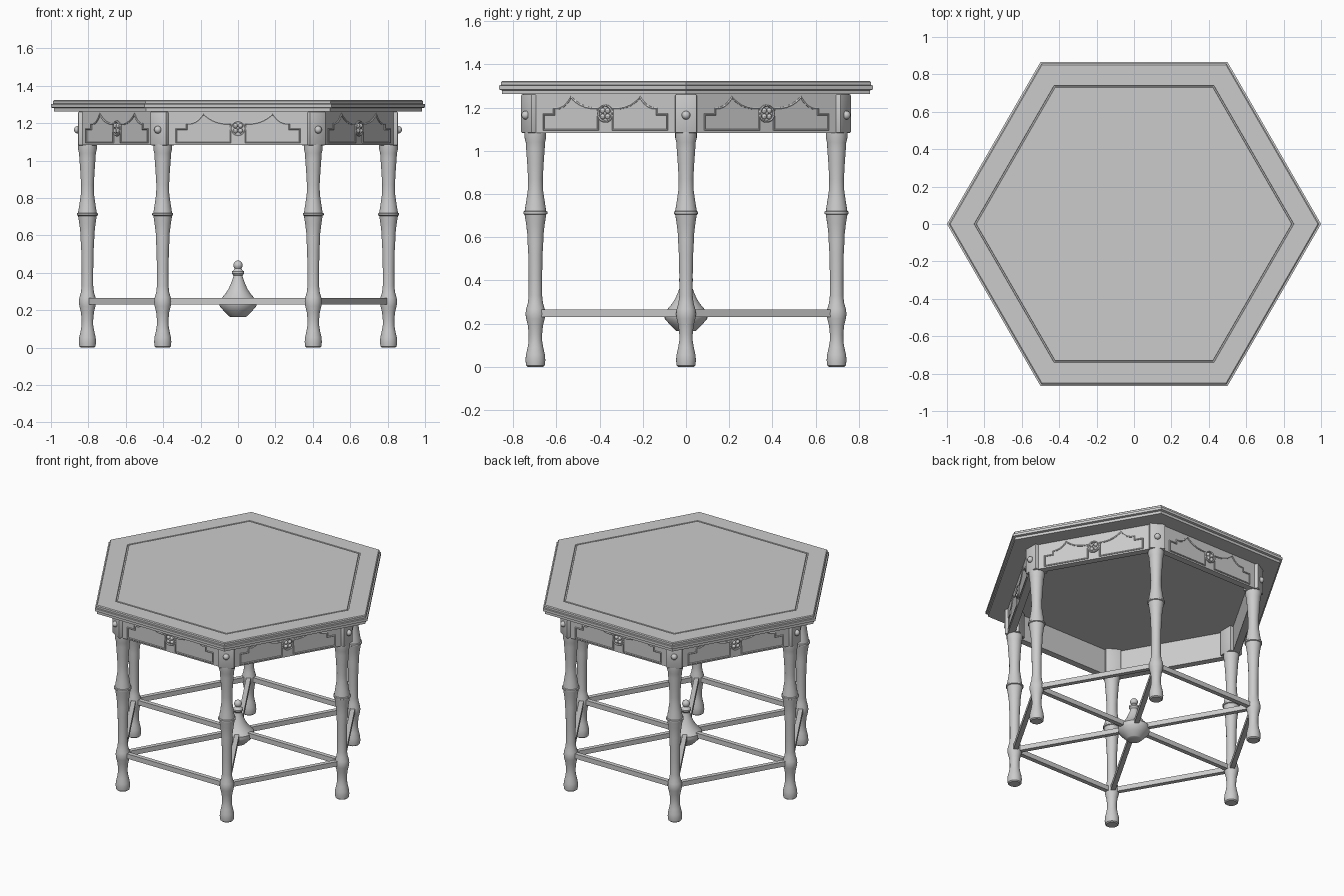
import bpy, bmesh, math
from math import pi, cos, sin
from mathutils import Matrix, Vector

if "Cube" in bpy.data.objects:
    bpy.data.objects.remove(bpy.data.objects["Cube"])

mat = bpy.data.materials.new("plain grey")
mat.diffuse_color = (0.6, 0.6, 0.6, 1)
mat.use_nodes = True
mat.node_tree.nodes["Principled BSDF"].inputs["Base Color"].default_value = mat.diffuse_color


def finish(name, bm, matrix=Matrix()):
    bmesh.ops.recalc_face_normals(bm, faces=bm.faces)
    me = bpy.data.meshes.new(name)
    bm.to_mesh(me)
    bm.free()
    me.materials.append(mat)
    ob = bpy.data.objects.new(name, me)
    bpy.context.collection.objects.link(ob)
    ob.matrix_world = matrix
    return ob


def lathe(name, profile, sides, matrix=Matrix()):
    """Stack of rings from (radius, z) points, capped at both ends."""
    bm = bmesh.new()
    rings = [[bm.verts.new((r * cos(2 * pi * i / sides), r * sin(2 * pi * i / sides), z))
              for i in range(sides)] for r, z in profile]
    for a, b in zip(rings, rings[1:]):
        for i in range(sides):
            j = (i + 1) % sides
            bm.faces.new((a[i], a[j], b[j], b[i]))
    bm.faces.new(rings[0])
    bm.faces.new(rings[-1])
    return finish(name, bm, matrix)


def box(name, size, centre, matrix=Matrix(), bevel=0.0):
    bm = bmesh.new()
    bmesh.ops.create_cube(bm, size=1, matrix=Matrix.Translation(centre) @ Matrix.Diagonal((*size, 1)))
    if bevel:
        bmesh.ops.bevel(bm, geom=bm.edges[:], offset=bevel, segments=2, affect='EDGES', profile=0.5)
    return finish(name, bm, matrix)


def tubes(name, loops, thick, matrix):
    """Closed round mouldings along loops of points."""
    cu = bpy.data.curves.new(name, 'CURVE')
    cu.dimensions = '3D'
    cu.bevel_depth = thick
    cu.bevel_resolution = 1
    for pts in loops:
        sp = cu.splines.new('POLY')
        sp.points.add(len(pts) - 1)
        for p, co in zip(sp.points, pts):
            p.co = (*co, 1)
        sp.use_cyclic_u = True
    cu.materials.append(mat)
    ob = bpy.data.objects.new(name, cu)
    bpy.context.collection.objects.link(ob)
    ob.matrix_world = matrix


def spin(deg):
    return Matrix.Rotation(math.radians(deg), 4, 'Z')


# Hexagonal top with stepped edge and a thin groove
lathe("table_top", [(0.985, 1.262), (0.985, 1.28), (1.0, 1.284), (1.0, 1.302), (0.99, 1.304),
                    (0.99, 1.318), (0.983, 1.323), (0.855, 1.323), (0.853, 1.318),
                    (0.845, 1.318), (0.843, 1.323)], 6)

# Turned leg profile
LEG = [(0.036, 0), (0.043, 0.006), (0.046, 0.03), (0.044, 0.055), (0.036, 0.09), (0.031, 0.12),
       (0.031, 0.15), (0.035, 0.19), (0.043, 0.222), (0.046, 0.245), (0.043, 0.268), (0.035, 0.295),
       (0.031, 0.33), (0.031, 0.42), (0.033, 0.52), (0.037, 0.59), (0.037, 0.61), (0.043, 0.66),
       (0.050, 0.705), (0.056, 0.708), (0.056, 0.718), (0.050, 0.721), (0.043, 0.765),
       (0.035, 0.82), (0.034, 0.87), (0.038, 0.94), (0.043, 1.01), (0.045, 1.04),
       (0.050, 1.06), (0.050, 1.09)]

# Half of the apron tracery: ogee arch beside the central flower, as (u, z)
arch = [(0.04, 1.097), (0.04, 1.195)]
arch += [(0.04 + 0.145 * t, 1.195 + 0.053 * t ** 2.6) for t in (0.25, 0.45, 0.65, 0.8, 0.92, 1)]
arch += [(0.185 + 0.09 * t, 1.248 - 0.053 * (1 - (1 - t) ** 2.6)) for t in (0.1, 0.25, 0.45, 0.7, 1)]
arch += [(0.275, 1.168), (0.33, 1.168), (0.33, 1.097)]
FACE = 0.745    # outer apron distance from the centre

for k in range(6):
    m = spin(60 * k)            # corner direction
    s = spin(60 * k + 30)       # side direction

    # Leg, corner post and stud
    lathe("leg", LEG, 24, m @ Matrix.Translation((0.805, 0, 0)))
    box("corner_post", (0.1, 0.1, 0.18), (0.805, 0, 1.172), m, 0.006)
    bm = bmesh.new()
    bmesh.ops.create_uvsphere(bm, u_segments=16, v_segments=10, radius=0.02)
    finish("post_stud", bm, m @ Matrix.Translation((0.857, 0, 1.165)))

    # Apron board
    box("apron_board", (0.045, 0.78, 0.18), (FACE - 0.0225, 0, 1.173), s)

    # Arched mouldings either side of the flower
    tubes("apron_moulding", [[(FACE, d * u, z) for u, z in arch] for d in (1, -1)], 0.006, s)

    # Flower: ring, four petals and a centre bead
    ring = [(FACE + 0.004, 0.037 * cos(a * pi / 10), 1.172 + 0.037 * sin(a * pi / 10)) for a in range(20)]
    tubes("flower_ring", [ring], 0.006, s)
    bm = bmesh.new()
    for q in range(5):
        a = pi / 4 + q * pi / 2
        off = 0.019 if q < 4 else 0
        rad = 0.013 if q < 4 else 0.009
        mt = Matrix.Translation((FACE + 0.002, off * cos(a), 1.172 + off * sin(a)))
        bmesh.ops.create_uvsphere(bm, u_segments=10, v_segments=8, radius=rad, matrix=mt)
    finish("flower_petals", bm, s)

    # Outer stretcher and spoke
    box("side_stretcher", (0.03, 0.79, 0.033), (0.697, 0, 0.248), s)
    box("spoke_stretcher", (0.80, 0.03, 0.033), (0.405, 0, 0.248), m)

# Central turned finial with ball tip
ball = [(0.025 * sin(a * pi / 8), 0.441 - 0.025 * cos(a * pi / 8)) for a in range(2, 8)]
lathe("finial", [(0.043, 0.165), (0.048, 0.168), (0.075, 0.195), (0.098, 0.222), (0.100, 0.235),
                 (0.100, 0.252), (0.085, 0.268), (0.066, 0.29), (0.050, 0.315), (0.037, 0.345),
                 (0.026, 0.375), (0.024, 0.385), (0.033, 0.397), (0.033, 0.407), (0.022, 0.416)]
      + ball + [(0.002, 0.466)], 32)

# Smooth shading with sharp corners
bpy.ops.object.select_all(action='SELECT')
bpy.context.view_layer.objects.active = bpy.data.objects["table_top"]
bpy.ops.object.convert(target='MESH')
bpy.ops.object.shade_smooth_by_angle(angle=math.radians(35))
